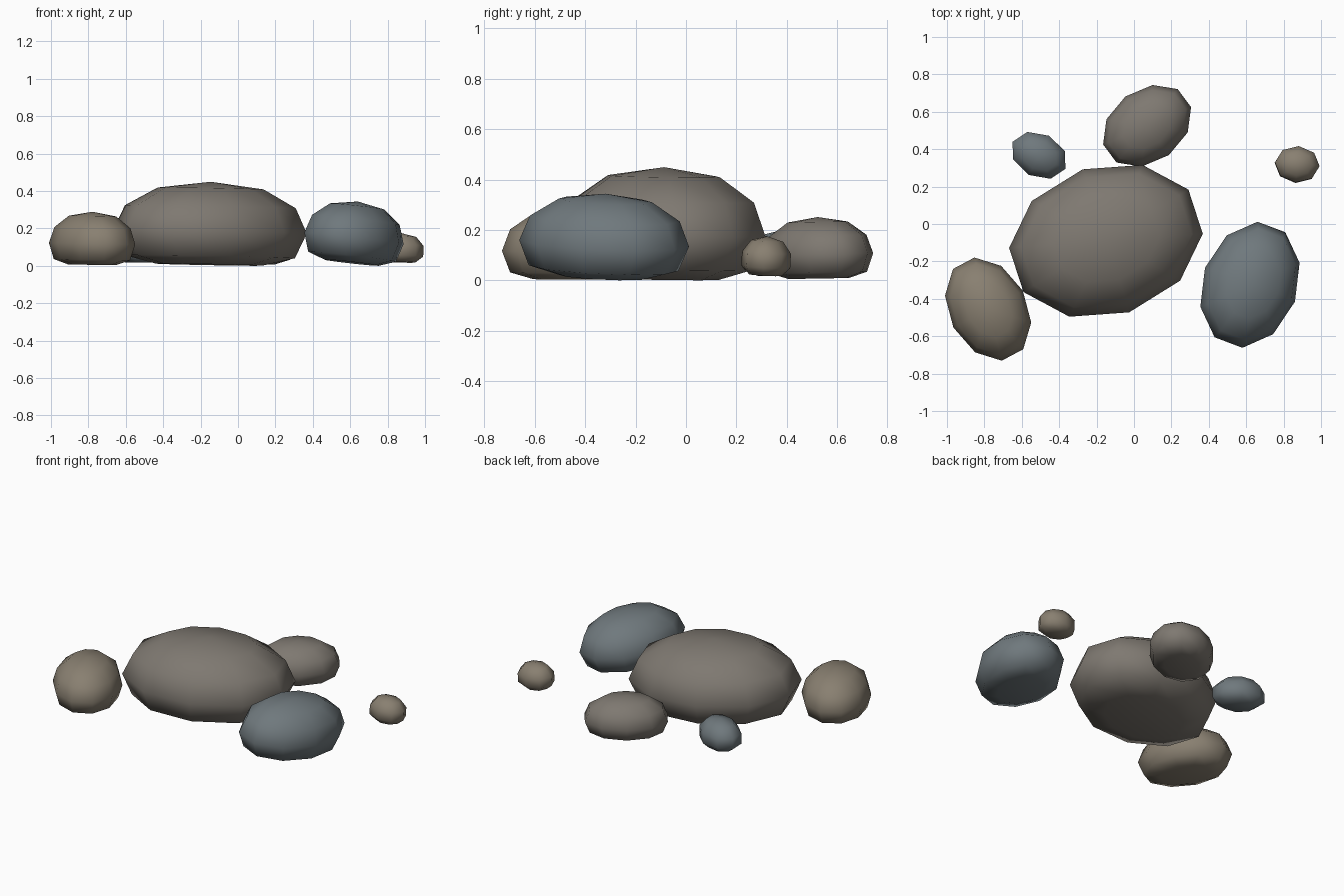
import bpy, math
from mathutils import Matrix

if "Cube" in bpy.data.objects:
    bpy.data.objects.remove(bpy.data.objects["Cube"])

def material(name, rgb):
    m = bpy.data.materials.new(name)
    m.diffuse_color = (*rgb, 1)
    m.use_nodes = True
    m.node_tree.nodes["Principled BSDF"].inputs["Base Color"].default_value = m.diffuse_color
    return m

WARM = material("warm_grey", (0.21, 0.19, 0.165))
TAN = material("tan_grey", (0.25, 0.215, 0.165))
BLUE = material("blue_grey", (0.16, 0.19, 0.205))
FLOOR = -0.66  # flattened underside, relative to the half height

def rock(name, mat, x, y, bottom, axes, yaw, tilt=(0, 0), segs=10, rings=6):
    """Squashed low-poly sphere with a flat underside; axes are half sizes."""
    bpy.ops.mesh.primitive_uv_sphere_add(segments=segs, ring_count=rings, radius=1)
    ob = bpy.context.object
    ob.name = name
    turn = (Matrix.Rotation(math.radians(tilt[1]), 4, 'Y')
            @ Matrix.Rotation(math.radians(tilt[0]), 4, 'X')
            @ Matrix.Rotation(math.radians(yaw), 4, 'Z'))
    for v in ob.data.vertices:
        r = math.hypot(v.co.x, v.co.y)
        fat = r ** -0.13 if r > 0.01 else 1  # slightly fuller shoulders
        v.co.x *= fat * axes[0]
        v.co.y *= fat * axes[1]
        v.co.z = max(v.co.z, FLOOR) * axes[2]
        v.co = turn @ v.co
    low = min(v.co.z for v in ob.data.vertices)
    ob.location = (x, y, bottom - low)
    ob.data.materials.append(mat)
    bpy.ops.object.shade_smooth()
    return ob

# large rocks
rock("main_rock", WARM, -0.15, -0.09, 0.0, (0.53, 0.402, 0.267), 18, (-0.7, 1))
rock("right_rock", BLUE, 0.62, -0.325, 0.0, (0.347, 0.258, 0.198), 69.4, (-1.5, 6))
rock("left_rock", TAN, -0.78, -0.455, 0.003, (0.292, 0.21, 0.171), -62, (0, 1))
rock("back_rock", WARM, 0.07, 0.525, 0.005, (0.261, 0.195, 0.147), 36.6, (1, 0))

# small pebbles
rock("back_left_pebble", BLUE, -0.508, 0.367, 0.017, (0.166, 0.123, 0.108), -27, (0, 0), 8, 5)
rock("back_right_pebble", TAN, 0.872, 0.318, 0.016, (0.125, 0.102, 0.093), -5, (-3, 2), 8, 5)
